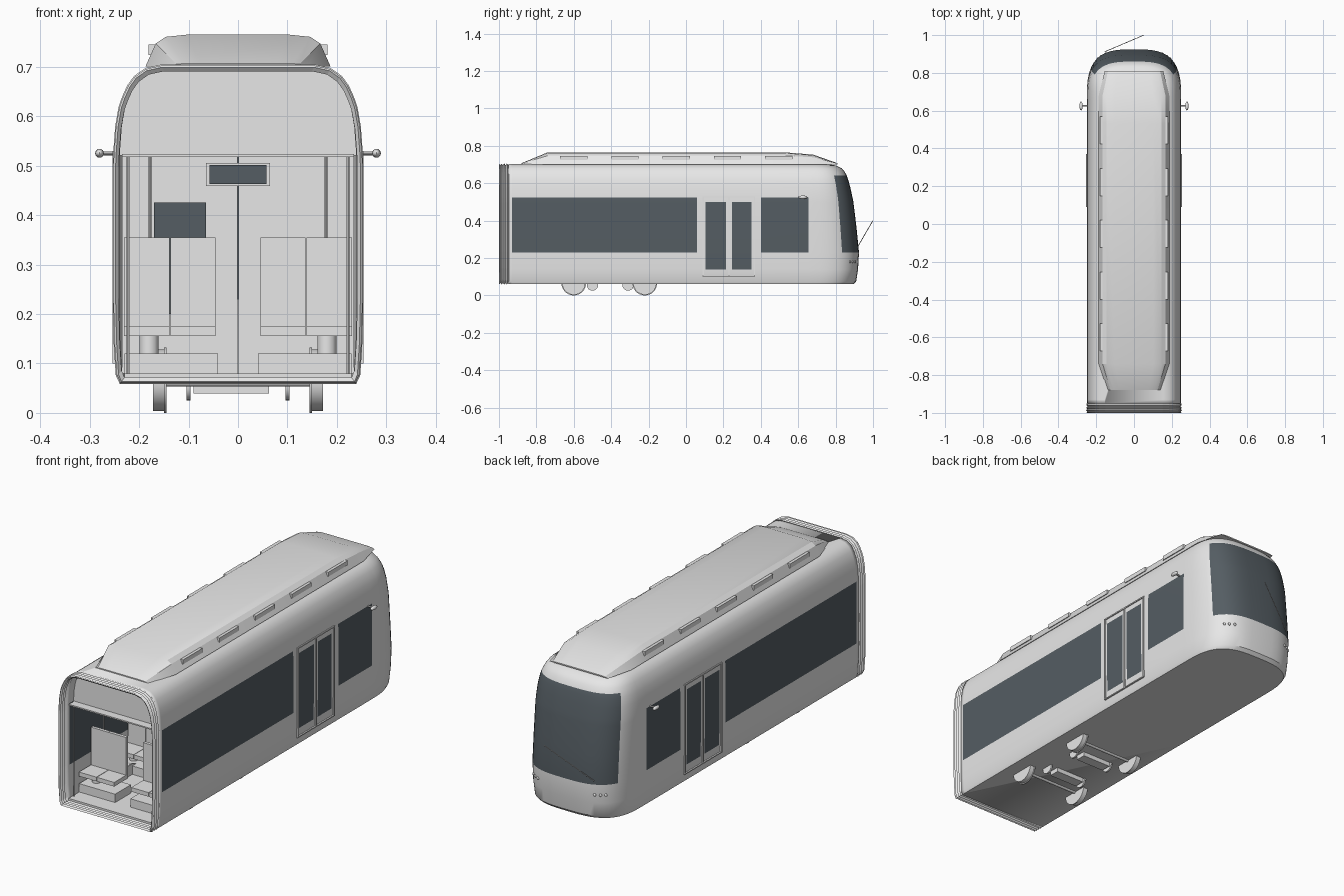
import bpy, bmesh
from math import sin, cos, pi, radians
from mathutils import Vector

cube = bpy.data.objects.get("Cube")
if cube:
    bpy.data.objects.remove(cube, do_unlink=True)


def material(name, rgb):
    m = bpy.data.materials.new(name)
    m.use_nodes = True
    m.diffuse_color = (*rgb, 1)
    m.node_tree.nodes["Principled BSDF"].inputs["Base Color"].default_value = (*rgb, 1)
    return m


GREY = material("light grey", (0.8, 0.8, 0.8))
GLASS = material("dark glass", (0.09, 0.11, 0.125))


def finish(name, bm, mats=(GREY,), smooth=None):
    me = bpy.data.meshes.new(name)
    bm.to_mesh(me)
    bm.free()
    for m in mats:
        me.materials.append(m)
    if smooth:
        for p in me.polygons:
            p.use_smooth = True
        me.set_sharp_from_angle(angle=radians(smooth))
    ob = bpy.data.objects.new(name, me)
    bpy.context.collection.objects.link(ob)
    return ob


def box(name, x, y, z, mat=GREY):
    """Box given by its (min, max) range on each axis."""
    bm = bmesh.new()
    bmesh.ops.create_cube(bm, size=1)
    for v in bm.verts:
        v.co = [sum(r) / 2 + c * (r[1] - r[0]) for r, c in zip((x, y, z), v.co)]
    return finish(name, bm, (mat,))


def rod(name, a, b, r, sides=10):
    """Cylinder between two points."""
    a, b = Vector(a), Vector(b)
    bm = bmesh.new()
    bmesh.ops.create_cone(bm, cap_ends=True, segments=sides, radius1=r, radius2=r,
                          depth=(b - a).length)
    turn = Vector((0, 0, 1)).rotation_difference(b - a)
    for v in bm.verts:
        v.co = turn @ v.co + (a + b) / 2
    return finish(name, bm, smooth=40)


def ball(name, centre, size):
    bm = bmesh.new()
    bmesh.ops.create_uvsphere(bm, u_segments=12, v_segments=8, radius=1)
    for v in bm.verts:
        v.co = [c + p * s for c, p, s in zip(centre, v.co, size)]
    return finish(name, bm, smooth=60)


def loft(name, rings, caps=True, smooth=None):
    """Skin between closed rings of points."""
    bm = bmesh.new()
    rows = [[bm.verts.new(p) for p in ring] for ring in rings]
    n = len(rows[0])
    for lo, hi in zip(rows, rows[1:]):
        for j in range(n):
            bm.faces.new((lo[j], lo[(j + 1) % n], hi[(j + 1) % n], hi[j]))
    if caps:
        bm.faces.new(rows[0])
        bm.faces.new(rows[-1])
    bmesh.ops.recalc_face_normals(bm, faces=bm.faces)
    return finish(name, bm, smooth=smooth)


# Body shell: height, half width and nose position of each level
LEVELS = [(0.06, 0.238, 0.895), (0.075, 0.244, 0.91), (0.14, 0.248, 0.92),
          (0.23, 0.25, 0.925), (0.36, 0.25, 0.912), (0.50, 0.25, 0.895),
          (0.525, 0.249, 0.89), (0.58, 0.245, 0.878), (0.62, 0.238, 0.867),
          (0.64, 0.231, 0.86), (0.662, 0.221, 0.848), (0.68, 0.208, 0.833),
          (0.695, 0.187, 0.80), (0.702, 0.155, 0.76)]
CUTS = [-0.95, -0.93, 0.06, 0.105, 0.215, 0.245, 0.35, 0.40]
NOSE_START, STEPS, P = 0.655, 28, 0.645


def nose_point(w, tip, t):
    c = cos(t)
    x = w * abs(c) ** P * (1 if c > 0 else -1)
    return x, NOSE_START + (tip - NOSE_START) * max(sin(t), 0) ** P


def level_path(z, w, tip):
    side = [(w, y) for y in CUTS]
    nose = [nose_point(w, tip, pi * k / STEPS) for k in range(STEPS + 1)]
    return [(x, y, z) for x, y in side + nose + [(-x, y) for x, y in reversed(side)]]


# Glass areas on the sides: y range, z range
WINDOWS = [(-0.93, 0.06, 0.23, 0.525), (0.105, 0.215, 0.14, 0.50),
           (0.245, 0.35, 0.14, 0.50), (0.40, 0.655, 0.23, 0.525)]

bm = bmesh.new()
rows = [[bm.verts.new(p) for p in level_path(*lv)] for lv in LEVELS]
first = len(CUTS) + 5
last = len(CUTS) + STEPS - 5
for lo, hi in zip(rows, rows[1:]):
    for j in range(len(lo) - 1):
        f = bm.faces.new((lo[j], lo[j + 1], hi[j + 1], hi[j]))
        c = f.calc_center_median()
        windscreen = first <= j < last and 0.23 < c.z < 0.64
        window = any(a < c.y < b and d < c.z < e for a, b, d, e in WINDOWS)
        f.material_index = int(windscreen or window)
bm.faces.new(rows[-1])
bm.faces.new(rows[0][::-1])
body = finish("body_shell", bm, (GREY, GLASS), smooth=35)
wall = body.modifiers.new("wall", "SOLIDIFY")
wall.thickness, wall.offset = 0.01, -1


# Pleated gangway bellows at the open end
def section(y, scale, low=0):
    right = [(w * scale, y, 0.385 + (z - 0.385) * scale) for z, w, _ in LEVELS if z >= low]
    return right + [(-x, y, z) for x, y, z in reversed(right)]


pleats = 8
rings = [section(-0.944 - 0.056 * i / pleats, 0.99 if i % 2 == 0 else 0.965)
         for i in range(pleats + 1)]
bellows = loft("gangway_bellows", rings, caps=False)
skin = bellows.modifiers.new("skin", "SOLIDIFY")
skin.thickness, skin.offset = 0.006, -1

# Interior lining
box("cabin_floor", (-0.23, 0.23), (-0.95, 0.7), (0.068, 0.08))
box("cabin_ceiling", (-0.235, 0.235), (-0.94, 0.7), (0.518, 0.524))
loft("ceiling_header", [section(-0.90, 0.965, 0.525), section(-0.89, 0.965, 0.525)])
for s, side in ((-1, "right"), (1, "left")):
    box(f"{side}_bulkhead_panel", sorted((s * 0.001, s * 0.235)), (0.375, 0.385), (0.08, 0.52))
box("bulkhead_glass", (-0.17, -0.065), (0.368, 0.374), (0.20, 0.425), GLASS)
box("display_case", (-0.065, 0.065), (0.34, 0.374), (0.459, 0.505))
box("display_screen", (-0.058, 0.058), (0.335, 0.339), (0.463, 0.501), GLASS)

# Seats, plinths and grab poles
for s, side in ((-1, "right"), (1, "left")):
    for y in (-0.78, -0.50, -0.22):
        box(f"{side}_seat_plinth", sorted((s * 0.04, s * 0.23)), (y - 0.09, y + 0.03), (0.08, 0.12))
        rod(f"{side}_seat_leg", (s * 0.18, y - 0.03, 0.12), (s * 0.18, y - 0.03, 0.156), 0.02)
        for a in (0.045, 0.139):
            x = sorted((s * a, s * (a + 0.092)))
            box(f"{side}_seat_cushion", x, (y - 0.09, y + 0.015), (0.155, 0.175))
            box(f"{side}_seat_back", x, (y, y + 0.015), (0.175, 0.355))
        rod(f"{side}_grab_pole", (s * 0.178, y + 0.02, 0.12), (s * 0.178, y + 0.02, 0.52), 0.003, 8)
    rod(f"{side}_entrance_pole", (s * 0.222, -0.92, 0.08), (s * 0.222, -0.92, 0.52), 0.003, 8)

# Roof equipment pod: y, half width, height
rings = []
for y, w, h in ((-0.88, 0.14, 0.006), (-0.74, 0.187, 0.064), (0.53, 0.187, 0.064),
                (0.68, 0.187, 0.052), (0.81, 0.155, 0.006)):
    half = [(w, 0), (w * 0.89, h * 0.72), (w * 0.78, h * 0.93), (w * 0.55, h)]
    rings.append([(x, y, 0.701 + z) for x, z in half + [(-x, z) for x, z in reversed(half)]])
loft("roof_pod", rings, smooth=25)
for s, side in ((-1, "right"), (1, "left")):
    for i in range(5):
        y = -0.60 + 0.274 * i
        box(f"{side}_roof_vent", sorted((s * 0.165, s * 0.181)), (y - 0.073, y + 0.073), (0.724, 0.745))

# Side fittings: door trim and mirrors
for s, side in ((-1, "right"), (1, "left")):
    x = sorted((s * 0.247, s * 0.254))
    box(f"{side}_door_top_rail", x, (0.09, 0.37), (0.524, 0.53))
    box(f"{side}_door_sill", x, (0.09, 0.37), (0.10, 0.105))
    for y in (0.092, 0.23, 0.366):
        box(f"{side}_door_post", x, (y - 0.003, y + 0.003), (0.10, 0.53))
    rod(f"{side}_mirror_arm", (s * 0.245, 0.625, 0.525), (s * 0.28, 0.625, 0.525), 0.004, 8)
    ball(f"{side}_mirror", (s * 0.28, 0.625, 0.525), (0.009, 0.024, 0.009))
    # Headlights set along the curve of the nose
    for t in (0.85, 0.97, 1.1):
        px, py = nose_point(0.249, 0.922, t)
        ball(f"{side}_headlight", (s * px, py, 0.18), (0.007, 0.005, 0.007))

# Windscreen wiper
rod("wiper", (-0.155, 0.912, 0.25), (0.05, 0.999, 0.40), 0.002, 6)

# Running gear
for y in (-0.60, -0.22):
    rod("axle", (-0.16, y, 0.062), (0.16, y, 0.062), 0.009)
    for s, side in ((-1, "right"), (1, "left")):
        rod(f"{side}_wheel", (s * 0.150, y, 0.066), (s * 0.172, y, 0.066), 0.062, 28)
        rod(f"{side}_wheel_flange", (s * 0.145, y, 0.066), (s * 0.150, y, 0.066), 0.066, 28)
for y in (-0.50, -0.31):
    box("motor_block", (-0.09, 0.063), (y - 0.025, y + 0.025), (0.039, 0.062))
    for s, side in ((-1, "right"), (1, "left")):
        rod(f"{side}_brake_disc", (s * 0.096, y, 0.055), (s * 0.104, y, 0.055), 0.03, 20)
